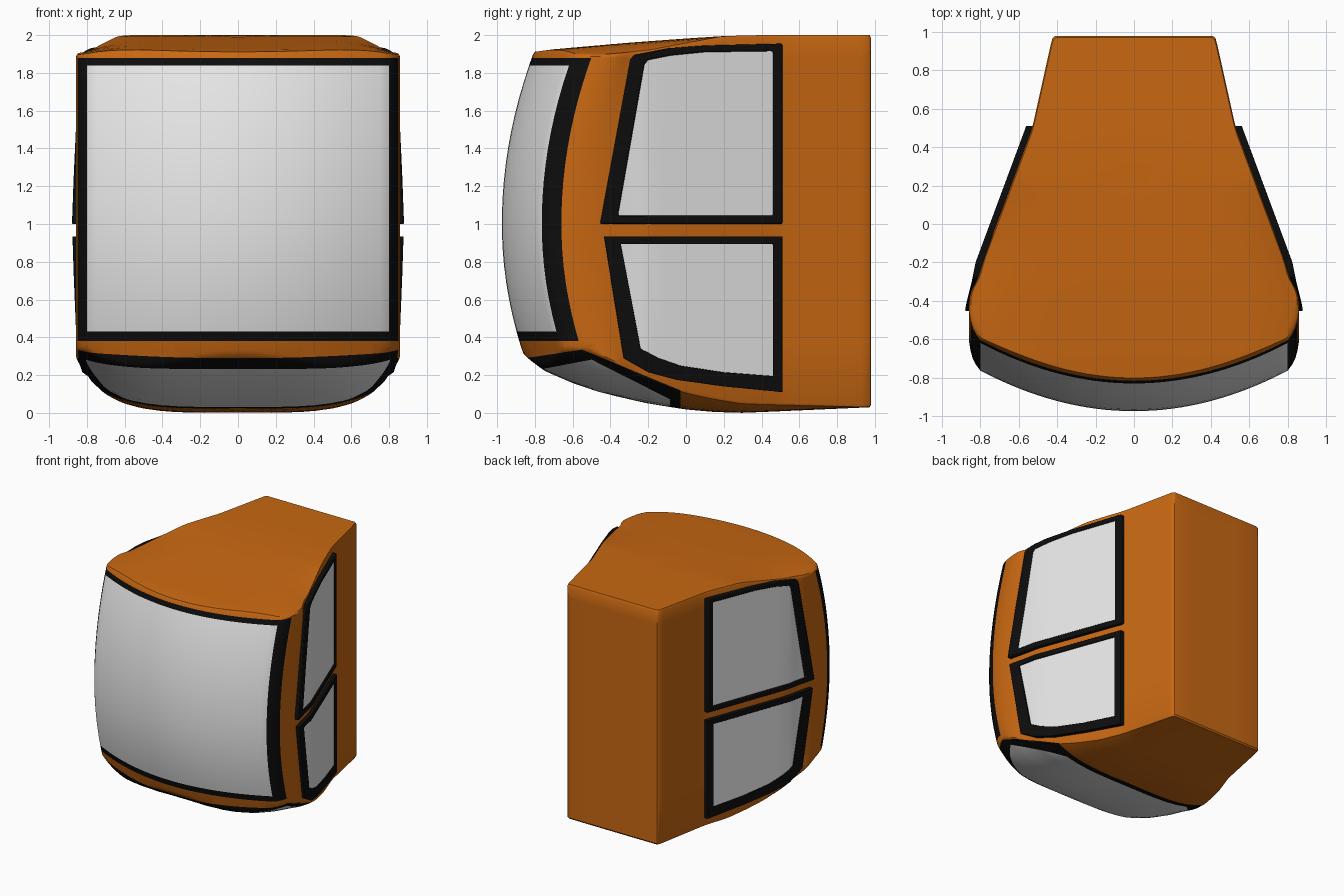
import bpy, bmesh, math
from mathutils import Vector

if "Cube" in bpy.data.objects:
    bpy.data.objects.remove(bpy.data.objects["Cube"])

def material(name, rgb):
    m = bpy.data.materials.new(name)
    m.diffuse_color = (*rgb, 1)
    m.use_nodes = True
    m.node_tree.nodes["Principled BSDF"].inputs["Base Color"].default_value = m.diffuse_color
    return m

ORANGE = material("orange paint", (0.58, 0.138, 0.006))
BLACK = material("black seal", (0.004, 0.004, 0.004))
GLASS = material("pale glass", (0.8, 0.8, 0.8))

def interp(pts, t):
    if t <= pts[0][0]:
        return pts[0][1]
    for (a, va), (b, vb) in zip(pts, pts[1:]):
        if t <= b:
            return va + (vb - va) * (t - a) / (b - a)
    return pts[-1][1]

# Shape curves, all as functions of y
SIDE = [(-.6, .86), (-.5, .855), (-.4, .835), (-.3, .81), (-.2, .79), (.5, .53), (.95, .43), (.98, .42)]
BASE = [(-.88, .33), (-.82, .275), (-.745, .22), (-.6, .158), (-.46, .11), (-.32, .076), (-.19, .047),
        (0, .018), (.15, .005), (.3, 0), (.98, .03)]
BASE_RISE = [(-.5, .2), (-.2, .13), (0, .09), (.3, .05), (.98, 0)]
ROOF = [(-.85, 1.905), (-.7, 1.925), (-.3, 1.96), (0, 1.982), (.2, 1.995), (.4, 2.0), (.98, 2.0)]
ROOF_DROP = [(-.2, .05), (.2, 0)]

def half_width(y):
    return interp(SIDE, y)

def ratio(x, y):
    return min(1, abs(x) / half_width(y))

def floor_z(x, y):
    return interp(BASE, y) + interp(BASE_RISE, y) * ratio(x, y) ** 4

def roof_z(x, y):
    return interp(ROOF, y) - interp(ROOF_DROP, y) * ratio(x, y) ** 6

def bulge(y, z):
    # the front leans back above and below mid height
    t = min(1, max(0, (-.2 - y) / .42))
    return y + (.205 if z > 1 else .24) * (z - 1) ** 2 * t * t * (3 - 2 * t)

# Plan outline, right half from front centre to back centre
half = [(i * .05, -.975 + .33 * (i * .05) ** 2) for i in range(17)]
GLASS_EDGE = len(half) - 1
half += [(.822, -.735), (.84, -.70), (.851, -.66)]
SEAL_EDGE = len(half) - 1
half += [(.858, -.62)]
half += [(half_width(y), y) for y in [-.57 + .05 * i for i in range(31)]]
half += [(.425, .965), (.415, .977), (.40, .98), (.2, .98), (0, .98)]
outline = half + [(-x, y) for x, y in reversed(half[1:-1])]
N = len(outline)

def edge_point(p, func, lift, lo, hi):
    x, y = p
    for _ in range(4):
        z = min(hi, max(lo, func(x, y) + lift))
        y = bulge(p[1], z)
    return (x, y, z)

# Cab shell: wall rings, then floor and roof caps
CY = .1
low = [edge_point(p, floor_z, .012, 0, .345) for p in outline]
top = [edge_point(p, roof_z, -.015, 1.887, 2) for p in outline]
levels = [.38, .43] + [.43 + 1.41 * i / 16 for i in range(1, 17)] + [1.88]
scales = [.99, .97, .94, .9, .85, .79, .72, .62, .5, .36, .2]

def cap(ring, func):
    out = []
    for f in scales:
        pts = [(x * f, CY + (y - CY) * f) for x, y, z in ring]
        out.append([(x, y, func(x, y)) for x, y in pts])
    return out

rings = cap(low, floor_z)[::-1] + [low]
FIRST = len(rings)
rings += [[(x, bulge(y, z), z) for x, y in outline] for z in levels]
LAST = len(rings) - 1
rings += [top] + cap(top, roof_z)

bm = bmesh.new()
vr = [[bm.verts.new(c) for c in r] for r in rings]
for k in range(len(vr) - 1):
    for i in range(N):
        j = (i + 1) % N
        f = bm.faces.new((vr[k][i], vr[k][j], vr[k + 1][j], vr[k + 1][i]))
        d = min(i, N - 1 - i)
        # windscreen and its seal
        if FIRST <= k < LAST and d < SEAL_EDGE:
            f.material_index = 2 if d < GLASS_EDGE and FIRST < k < LAST - 1 else 1
for ring, func in ((vr[0], floor_z), (vr[-1], roof_z)):
    c = bm.verts.new((0, CY, func(0, CY)))
    for i in range(N):
        bm.faces.new((ring[i], ring[(i + 1) % N], c))

# Lower front window: cut along planes running across the cab
def plane(a, b):
    n = Vector((0, -(b[1] - a[1]), b[0] - a[0])).normalized()
    return Vector((0, *a)), n

outer = [plane((-.86, .288), (-.55, .335)), plane((-.55, .335), (-.02, .115)),
         (Vector((0, -.03, 0)), Vector((0, 1, 0)))]
inner = [plane((-.8, .225), (-.5, .282)), plane((-.5, .282), (-.1, .08)),
         (Vector((0, -.085, 0)), Vector((0, 1, 0)))]
for co, no in outer + inner:
    fs = [f for f in bm.faces if f.calc_center_median().z < .37 and f.calc_center_median().y < .08]
    geom = set(fs)
    for f in fs:
        geom.update(f.edges)
        geom.update(f.verts)
    bmesh.ops.bisect_plane(bm, geom=list(geom), dist=1e-5, plane_co=co, plane_no=no)
for f in bm.faces:
    c = f.calc_center_median()
    if c.z < .37 and f.material_index == 0:
        for idx, planes in ((1, outer), (2, inner)):
            if all((c - co).dot(no) < 0 for co, no in planes):
                f.material_index = idx

def finish(bm, name, mats, angle=35):
    bmesh.ops.recalc_face_normals(bm, faces=bm.faces)
    me = bpy.data.meshes.new(name)
    bm.to_mesh(me)
    bm.free()
    ob = bpy.data.objects.new(name, me)
    bpy.context.collection.objects.link(ob)
    for m in mats:
        me.materials.append(m)
    bpy.ops.object.select_all(action='DESELECT')
    ob.select_set(True)
    bpy.context.view_layer.objects.active = ob
    bpy.ops.object.shade_smooth_by_angle(angle=math.radians(angle))
    return ob

finish(bm, "cab_shell", [ORANGE, BLACK, GLASS])

# Side windows: panels bent along the cab side, mirrored
def side_panel(name, polys, mat, offset, bevel):
    bm = bmesh.new()
    for poly in polys:
        bm.faces.new([bm.verts.new((0, *p)) for p in poly])
    bmesh.ops.remove_doubles(bm, verts=bm.verts, dist=1e-5)
    for y in (-.4, -.35, -.3, -.25, -.2, -.1, 0, .1, .2, .3, .4, .5):
        bmesh.ops.bisect_plane(bm, geom=bm.verts[:] + bm.edges[:] + bm.faces[:], dist=1e-5,
                               plane_co=(0, y, 0), plane_no=(0, 1, 0))
    ext = bmesh.ops.extrude_face_region(bm, geom=bm.faces[:], use_keep_orig=True)
    front = {g for g in ext["geom"] if isinstance(g, bmesh.types.BMVert)}
    for v in bm.verts:
        v.co.x = half_width(v.co.y) + (offset if v in front else -.03)
    ob = finish(bm, name, [mat])
    if bevel:
        b = ob.modifiers.new("soft edges", 'BEVEL')
        b.width, b.segments, b.angle_limit = .01, 2, math.radians(50)
    m = ob.modifiers.new("other side", 'MIRROR')
    m.use_bisect_axis[0] = False
    return ob

windows = {
    "upper": ([(.51, 1.0), (.51, 1.955), (.1, 1.945), (-.1, 1.93), (-.275, 1.895), (-.295, 1.87), (-.455, 1.0)],
              [(.46, 1.045), (.46, 1.915), (.1, 1.91), (-.08, 1.892), (-.2, 1.868), (-.22, 1.845), (-.36, 1.045)]),
    "lower": ([(.51, .935), (-.435, .935), (-.33, .29), (-.2, .215), (-.05, .175), (.2, .14), (.51, .11)],
              [(.46, .893), (-.345, .893), (-.24, .34), (-.15, .292), (-.03, .25), (.2, .215), (.46, .195)]),
}
for level, (out, inn) in windows.items():
    n = len(out)
    quads = [(out[i], out[(i + 1) % n], inn[(i + 1) % n], inn[i]) for i in range(n)]
    side_panel(level + "_side_window_frame", quads, BLACK, .035, True)
    side_panel(level + "_side_window_glass", [inn], GLASS, .025, False)
